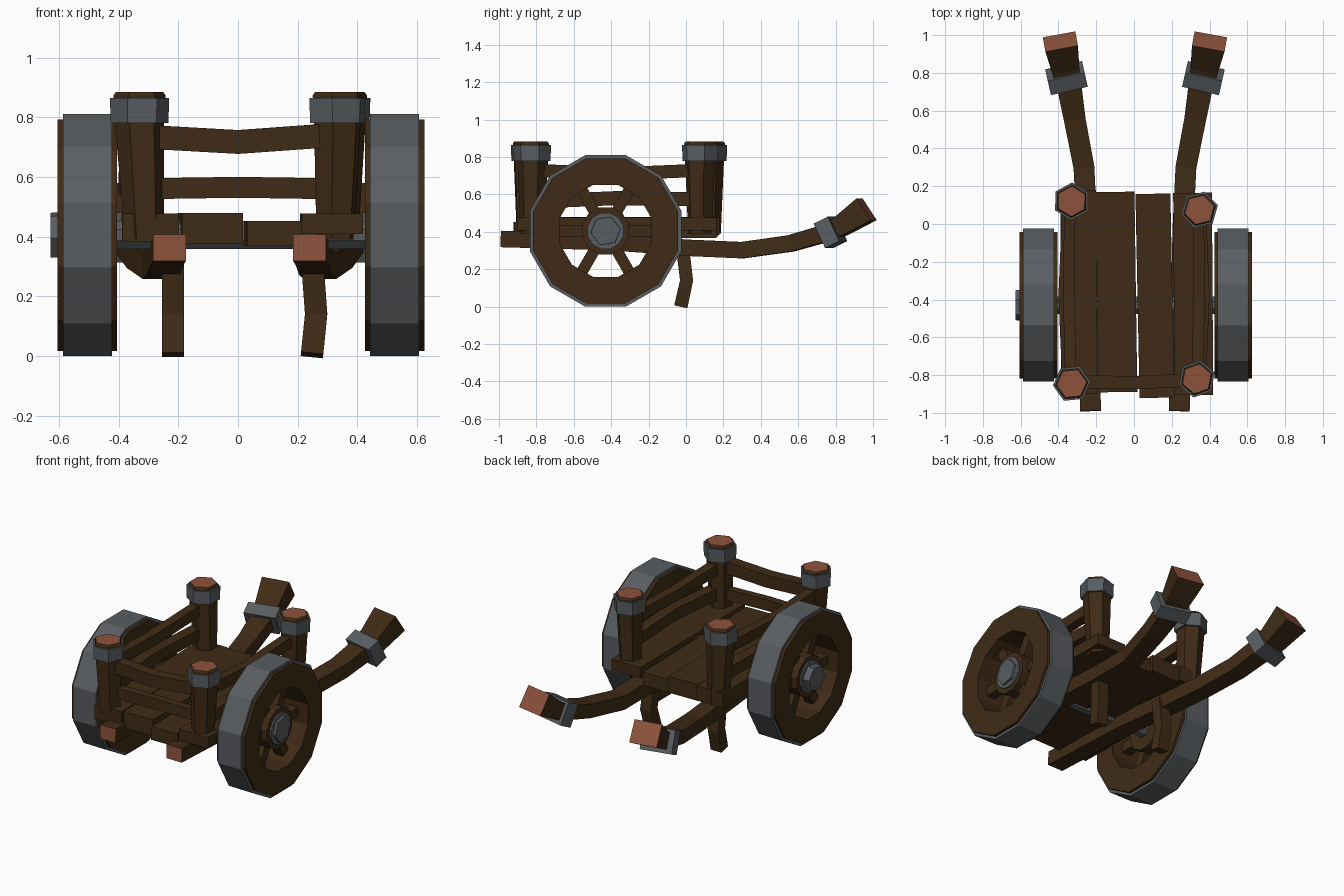
import bpy, bmesh, math
from mathutils import Vector

if "Cube" in bpy.data.objects:
    bpy.data.objects.remove(bpy.data.objects["Cube"])


def material(name, col):
    m = bpy.data.materials.new(name)
    m.diffuse_color = (*col, 1)
    m.use_nodes = True
    m.node_tree.nodes["Principled BSDF"].inputs["Base Color"].default_value = m.diffuse_color
    return m


WOOD = material("dark wood", (0.050, 0.024, 0.008))
CUT = material("cut wood end", (0.27, 0.085, 0.045))
IRON = material("grey iron", (0.10, 0.11, 0.12))


def finish(name, bm, mats):
    bmesh.ops.recalc_face_normals(bm, faces=bm.faces)
    me = bpy.data.meshes.new(name)
    bm.to_mesh(me)
    bm.free()
    for m in mats:
        me.materials.append(m)
    ob = bpy.data.objects.new(name, me)
    bpy.context.collection.objects.link(ob)
    return ob


def loft(name, rings, mats, start=0, end=0, closed=False):
    """Skin a list of vertex rings; caps get their own material slots."""
    bm = bmesh.new()
    vs = [[bm.verts.new(p) for p in r] for r in rings]
    n = len(vs[0])
    pairs = list(zip(vs, vs[1:])) + ([(vs[-1], vs[0])] if closed else [])
    for a, b in pairs:
        for i in range(n):
            j = (i + 1) % n
            bm.faces.new((a[i], a[j], b[j], b[i]))
    if not closed:
        bm.faces.new(vs[0]).material_index = start
        bm.faces.new(vs[-1]).material_index = end
    return finish(name, bm, mats)


def bar(name, pts, sizes, mats=(WOOD,), start=0, end=0):
    """Rectangular timber along a path; sizes are (width, height)."""
    pts = [Vector(p) for p in pts]
    if len(sizes) == 1:
        sizes = sizes * len(pts)
    rings = []
    for i, p in enumerate(pts):
        t = (pts[min(i + 1, len(pts) - 1)] - pts[max(i - 1, 0)]).normalized()
        hint = Vector((0, 1, 0)) if abs(t.z) > 0.8 else Vector((0, 0, 1))
        s = t.cross(hint).normalized()
        u = s.cross(t)
        w, h = sizes[i][0] / 2, sizes[i][1] / 2
        rings.append([p + s * a * w + u * b * h
                      for a, b in ((-1, -1), (1, -1), (1, 1), (-1, 1))])
    return loft(name, rings, mats, start, end)


def circle(n, r, rot, f):
    return [f(r * math.cos(rot + math.tau * k / n), r * math.sin(rot + math.tau * k / n))
            for k in range(n)]


# --- wheels, hubs, spokes and axle ---
WY, WZ = -0.43, 0.405
C15 = math.cos(math.radians(15))


def disc(name, prof, n, rot, mat, closed=False):
    """Lathe a list of (x, radius) about the axle line."""
    return loft(name, [circle(n, r, rot, lambda a, b, x=x: (x, WY + a, WZ + b)) for x, r in prof],
                (mat,), closed=closed)


def hoop(name, x0, x1, ro, ri, mat):
    disc(name, [(x0, ri), (x0, ro), (x1, ro), (x1, ri)], 12, math.radians(15), mat, True)


for side, s, c, tip in (("left", -1, -0.505, 0.123), ("right", 1, 0.525, 0.095)):
    hoop(side + "_wheel_tyre", c - 0.082, c + 0.082, 0.405 / C15, 0.37, IRON)
    hoop(side + "_wheel_rim", c - 0.10, c + 0.10, 0.388 / C15, 0.255, WOOD)
    disc(side + "_wheel_hub", [(c - 0.07, 0.13), (c + 0.07, 0.13)], 12, 0.26, WOOD)
    disc(side + "_hub_washer", [(c + s * 0.05, 0.10), (c + s * 0.08, 0.10)], 12, 0.26, IRON)
    disc(side + "_hub_cap", [(c, 0.088), (c + s * tip, 0.08)], 6, 0.15, IRON)
    for k in range(6):
        a = math.tau * k / 6
        d = Vector((0, math.cos(a), math.sin(a)))
        o = Vector((c, WY, WZ))
        bar(f"{side}_spoke_{k}", [o + d * 0.08, o + d * 0.28], [(0.06, 0.06)])
disc("axle", [(-0.5, 0.05), (0.52, 0.05)], 8, 0.39, IRON)

# --- bed planks: x front, x back, width, z, thickness, y front, y back ---
planks = [(-0.292, -0.295, 0.19, 0.43, 0.095, -0.90, 0.18),
          (-0.085, -0.10, 0.205, 0.427, 0.105, -0.89, 0.17),
          (0.122, 0.10, 0.185, 0.41, 0.085, -0.92, 0.16),
          (0.317, 0.31, 0.205, 0.443, 0.07, -0.905, 0.165)]
for i, (xf, xb, w, z, h, yf, yb) in enumerate(planks):
    bar(f"bed_plank_{i}", [(xf, yf, z), (xb, yb, z)], [(w, h)])

# --- corner posts with iron collars ---
posts = {"front_left": (-0.33, -0.845, 0.1), "front_right": (0.333, -0.82, 0.35),
         "back_left": (-0.33, 0.12, 0.5), "back_right": (0.347, 0.075, 0.25)}
for name, (x, y, rot) in posts.items():
    bx = x + (0.017 if x < 0 else -0.008)

    def hexa(z, r, cx):
        return circle(6, r, rot, lambda a, b: (cx + a, y + b, z))
    loft(name + "_post", [hexa(0.39, 0.066, bx), hexa(0.78, 0.083, x), hexa(0.873, 0.088, x),
                          hexa(0.884, 0.08, x)], (WOOD, CUT), end=1)
    loft(name + "_collar", [hexa(z, r, x) for z, r in
                            ((0.78, 0.07), (0.78, 0.097), (0.865, 0.1), (0.865, 0.07))],
         (IRON,), closed=True)

# --- rails between posts, sagging in the middle ---
bar("front_top_rail", [(-0.32, -0.835, 0.735), (0, -0.84, 0.717), (0.32, -0.825, 0.74)],
    [(0.07, 0.08)])
bar("front_low_rail", [(-0.32, -0.83, 0.56), (0, -0.83, 0.565), (0.32, -0.82, 0.56)],
    [(0.05, 0.07)])
for side, s in (("left", -1), ("right", 1)):
    bar(side + "_top_rail", [(s * 0.335, -0.84, 0.73), (s * 0.345, -0.38, 0.71),
                             (s * 0.34, 0.1, 0.73)], [(0.06, 0.07)])
    bar(side + "_low_rail", [(s * 0.345, -0.84, 0.56), (s * 0.365, -0.38, 0.58),
                             (s * 0.345, 0.1, 0.575)], [(0.07, 0.075)])

    # --- long shafts curving up into handles ---
    o = 0.0 if s < 0 else 0.01
    path = [(0.23, -0.99, 0.362), (0.24, -0.4, 0.345), (0.25, 0.0, 0.315), (0.265, 0.3, 0.302),
            (0.315, 0.56, 0.338), (0.345, 0.74, 0.39), (0.365, 0.83, 0.43), (0.39, 0.966, 0.521)]
    sizes = [(0.11, 0.088)] * 4 + [(0.115, 0.088), (0.13, 0.09), (0.145, 0.105), (0.175, 0.14)]
    bar(side + "_shaft", [(s * x + o, y, z) for x, y, z in path], sizes, (WOOD, CUT), 1, 1)
    bar(side + "_handle_band", [(s * 0.349 + o, 0.735, 0.379), (s * 0.366 + o, 0.81, 0.416)],
        [(0.20, 0.145)], (IRON,))

    # --- bent prop legs ---
    bend = 0.0 if s < 0 else 0.014
    lx = s * 0.218 if s < 0 else 0.248
    bar(side + "_leg", [(lx, -0.027, 0.003), (lx + bend, 0.003, 0.14), (lx, -0.02, 0.33)],
        [(0.075, 0.07)])
